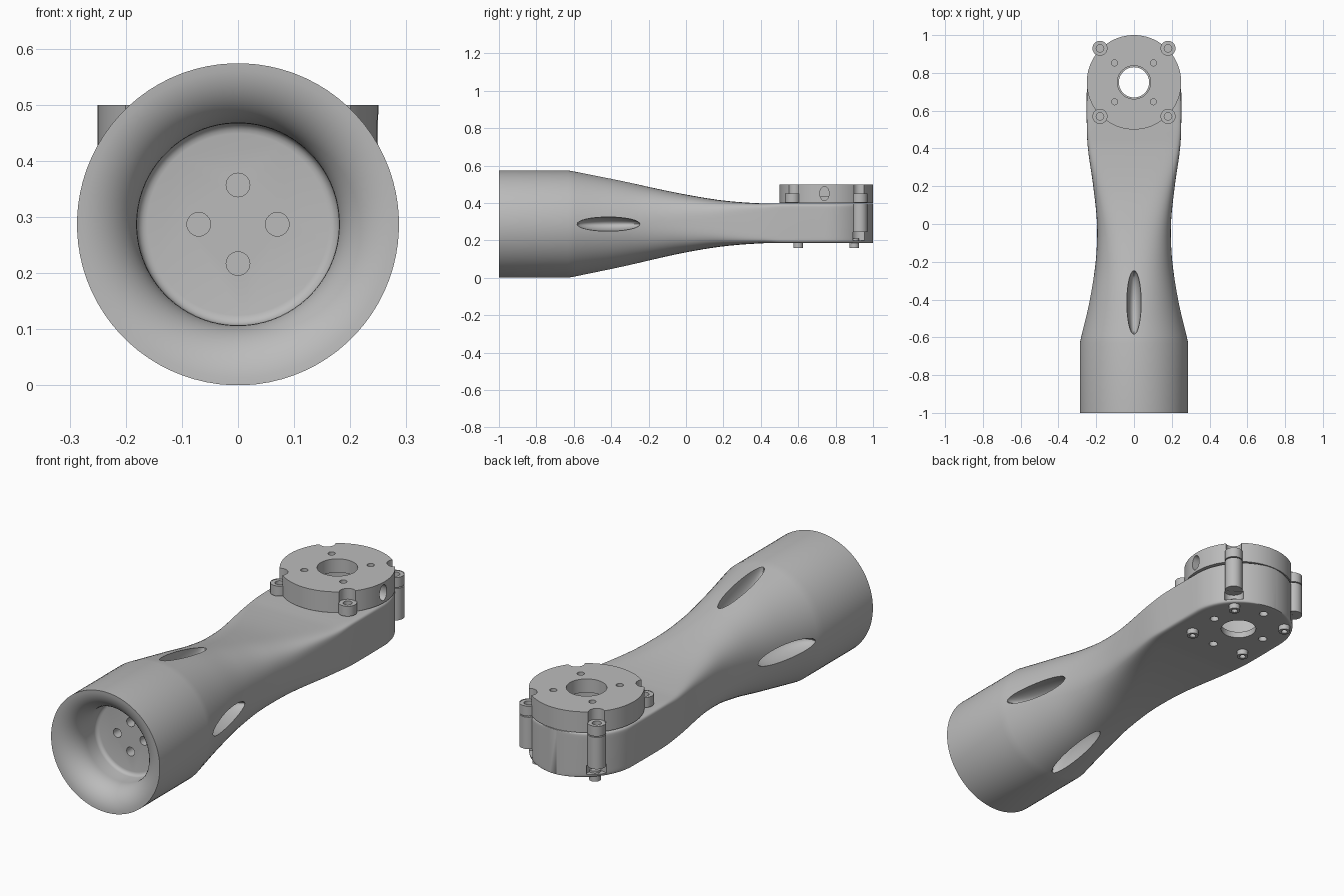
import bpy, bmesh
from math import sin, cos, pi, radians, copysign
from mathutils import Matrix, Vector

cube = bpy.data.objects.get("Cube")
if cube:
    bpy.data.objects.remove(cube, do_unlink=True)

grey = bpy.data.materials.new("plain_grey")
grey.use_nodes = True
COLOUR = (0.5, 0.5, 0.5, 1)
grey.diffuse_color = COLOUR
grey.node_tree.nodes["Principled BSDF"].inputs["Base Color"].default_value = COLOUR

AXIS_Z = 0.287        # height of the tube axis
END_Y = 0.75          # centre of the round end
END_R = 0.25
TOP, BOTTOM = 0.398, 0.185


def make_object(name, bm):
    bmesh.ops.recalc_face_normals(bm, faces=bm.faces)
    mesh = bpy.data.meshes.new(name)
    bm.to_mesh(mesh)
    bm.free()
    mesh.materials.append(grey)
    obj = bpy.data.objects.new(name, mesh)
    bpy.context.collection.objects.link(obj)
    return obj


def cylinder(name, x, y, z0, z1, r, segments=32):
    bm = bmesh.new()
    bmesh.ops.create_cone(bm, cap_ends=True, segments=segments, radius1=r, radius2=r,
                          depth=z1 - z0, matrix=Matrix.Translation((x, y, (z0 + z1) / 2)))
    return make_object(name, bm)


def side_cylinder(name, centre, axis, r, length, stretch=1):
    turn = Vector(axis).to_track_quat('Z', 'Y').to_matrix().to_4x4()
    bm = bmesh.new()
    bmesh.ops.create_cone(bm, cap_ends=True, segments=32, radius1=r, radius2=r, depth=length,
                          matrix=turn)
    bmesh.ops.scale(bm, vec=(1, 1, stretch), verts=bm.verts)
    bmesh.ops.translate(bm, vec=centre, verts=bm.verts)
    return make_object(name, bm)


def combine(target, others, operation):
    for other in others:
        other.hide_render = True
        mod = target.modifiers.new("combine", 'BOOLEAN')
        mod.operation = operation
        mod.solver = 'EXACT'
        mod.object = other
        bpy.context.view_layer.objects.active = target
        bpy.ops.object.modifier_apply(modifier=mod.name)
        bpy.data.objects.remove(other, do_unlink=True)


def smooth(obj):
    bpy.ops.object.select_all(action='DESELECT')
    obj.select_set(True)
    bpy.context.view_layer.objects.active = obj
    bpy.ops.object.shade_smooth_by_angle(angle=radians(32))


def section(bm, y, half_width, top, bottom, power, count=80):
    """One superellipse ring across the arm."""
    mid, half = (top + bottom) / 2, (top - bottom) / 2
    ring = []
    for i in range(count):
        t = 2 * pi * (i + 0.5) / count
        c, s = cos(t), sin(t)
        x = half_width * copysign(abs(c) ** (2 / power), c)
        z = mid + half * copysign(abs(s) ** (2 / power), s)
        ring.append(bm.verts.new((x, y, z)))
    return ring


# stations along the neck: y, half width, top, bottom, squareness
NECK = [
    (-0.63, 0.287, 0.574, 0.000, 2.0),
    (-0.40, 0.236, 0.532, 0.044, 2.05),
    (-0.20, 0.203, 0.486, 0.092, 2.3),
    (0.00, 0.196, 0.445, 0.136, 3.0),
    (0.20, 0.216, 0.413, 0.168, 5.0),
    (0.40, 0.244, TOP, 0.184, 11),
    (0.52, 0.250, TOP, BOTTOM, 18),
    (END_Y, END_R, TOP, BOTTOM, 18),
]


def neck_station(i, f):
    """Smooth curve through the stations."""
    def slope(k):
        a, b = NECK[max(k - 1, 0)], NECK[min(k + 1, len(NECK) - 1)]
        return [(q - p) / (b[0] - a[0]) for p, q in zip(a, b)]
    a, b = NECK[i], NECK[i + 1]
    h = b[0] - a[0]
    out = []
    for p, q, m, n in zip(a, b, slope(i), slope(i + 1)):
        out.append((2*f**3 - 3*f**2 + 1) * p + (f**3 - 2*f**2 + f) * h * m
                   + (3*f**2 - 2*f**3) * q + (f**3 - f**2) * h * n)
    return out


# arm: motor bore, flared mouth, outer tube, neck and rounded end in one loft
rows = []
FLOOR_Y, BORE_R, FILLET, FLARE = -0.81, 0.18, 0.018, 0.107


def round_row(y, r):
    rows.append((y, r, AXIS_Z + r, AXIS_Z - r, 2))


for k in range(5):
    t = k / 4 * pi / 2
    round_row(FLOOR_Y - FILLET * (1 - cos(t)), BORE_R - FILLET * (1 - sin(t)))
for k in range(13):
    t = k / 12 * pi / 2
    round_row(-1 + FLARE - FLARE * sin(t), BORE_R + FLARE * (1 - cos(t)))
for i in range(len(NECK) - 1):
    rows += [neck_station(i, k / 6) for k in range(6)]
for k in range(17):
    t = radians(86) * k / 16
    rows.append((END_Y + END_R * sin(t), END_R * cos(t), TOP, BOTTOM, 18))

bm = bmesh.new()
rings = [section(bm, *row) for row in rows]
for a, b in zip(rings, rings[1:]):
    for j in range(len(a)):
        k = (j + 1) % len(a)
        bm.faces.new((a[j], a[k], b[k], b[j]))
bm.faces.new(rings[0])
bm.faces.new(rings[-1])
arm = make_object("arm", bm)

LUG = 0.18
CORNERS = [(sx, sy) for sx in (-1, 1) for sy in (-1, 1)]

# screw columns on the round end
combine(arm, [cylinder("column", sx * LUG, END_Y + LUG, 0.245, TOP - 0.001, 0.04)
              for sx in (-1, 1)], 'UNION')

# four cooling slots around the neck
slots = []
for axis, reach in (('Z', 0.245), ('X', 0.237)):
    for sign in (-1, 1):
        bm = bmesh.new()
        bmesh.ops.create_uvsphere(bm, u_segments=32, v_segments=20, radius=1)
        bmesh.ops.scale(bm, vec=(0.038, 0.172, 0.09), verts=bm.verts)
        bmesh.ops.rotate(bm, matrix=Matrix.Rotation(-0.21, 3, 'X'), verts=bm.verts)
        bmesh.ops.translate(bm, vec=(0, -0.415, reach), verts=bm.verts)
        angle = (0 if axis == 'Z' else pi / 2) + (pi if sign < 0 else 0)
        bmesh.ops.rotate(bm, matrix=Matrix.Rotation(angle, 3, 'Y'), verts=bm.verts)
        bmesh.ops.translate(bm, vec=(0, 0, AXIS_Z), verts=bm.verts)
        slots.append(make_object("slot_cutter", bm))
combine(arm, slots, 'DIFFERENCE')

# bore floor screw holes, end cavity, shaft hole, mounting holes, nut pockets
cuts = [side_cylinder("hole", (dx, FLOOR_Y + 0.02, AXIS_Z + dz), (0, 1, 0), 0.021, 0.1)
        for dx, dz in ((0.07, 0), (-0.07, 0), (0, 0.07), (0, -0.07))]
cuts.append(cylinder("cavity", 0, END_Y, 0.215, 0.45, 0.2, 64))
cuts.append(cylinder("shaft", 0, END_Y, 0.1, 0.3, 0.08, 48))
cuts += [cylinder("mount", dx, END_Y + dy, 0.1, 0.3, 0.02)
         for dx, dy in ((0.145, 0), (-0.145, 0), (0, 0.18), (0, -0.18))]
cuts += [cylinder("pocket", sx * LUG, END_Y + LUG, 0.2, 0.244, 0.045) for sx in (-1, 1)]
combine(arm, cuts, 'DIFFERENCE')
smooth(arm)

# round cap with four screw lugs
cap = cylinder("cap", 0, END_Y, 0.401, 0.5, END_R, 96)
combine(cap, [cylinder("lug", sx * LUG, END_Y + sy * LUG, 0.402, 0.45, 0.04)
              for sx, sy in CORNERS], 'UNION')
cuts = [cylinder("cavity", 0, END_Y, 0.35, 0.435, 0.2, 64),
        cylinder("shaft", 0, END_Y, 0.3, 0.6, 0.088, 48),
        side_cylinder("wire_hole", (0.23, END_Y - 0.01, 0.45), (1, 0, 0), 0.025, 0.1, 1.5)]
for sx, sy in CORNERS:
    cuts.append(cylinder("recess", sx * LUG, END_Y + sy * LUG, 0.448, 0.6, 0.037))
    cuts.append(cylinder("screw_hole", sx * LUG, END_Y + sy * LUG, 0.41, 0.5, 0.02))
    cuts.append(cylinder("small_hole", sx * 0.103, END_Y + sy * 0.103, 0.4, 0.6, 0.016))
combine(cap, cuts, 'DIFFERENCE')
smooth(cap)

# hollow pins under the round end
for sx, sy in CORNERS:
    px, py = sx * 0.15, END_Y + sy * 0.15
    pin = cylinder("pin", px, py, 0.16, 0.21, 0.026)
    combine(pin, [cylinder("pin_hole", px, py, 0.1, 0.19, 0.014)], 'DIFFERENCE')
    smooth(pin)
